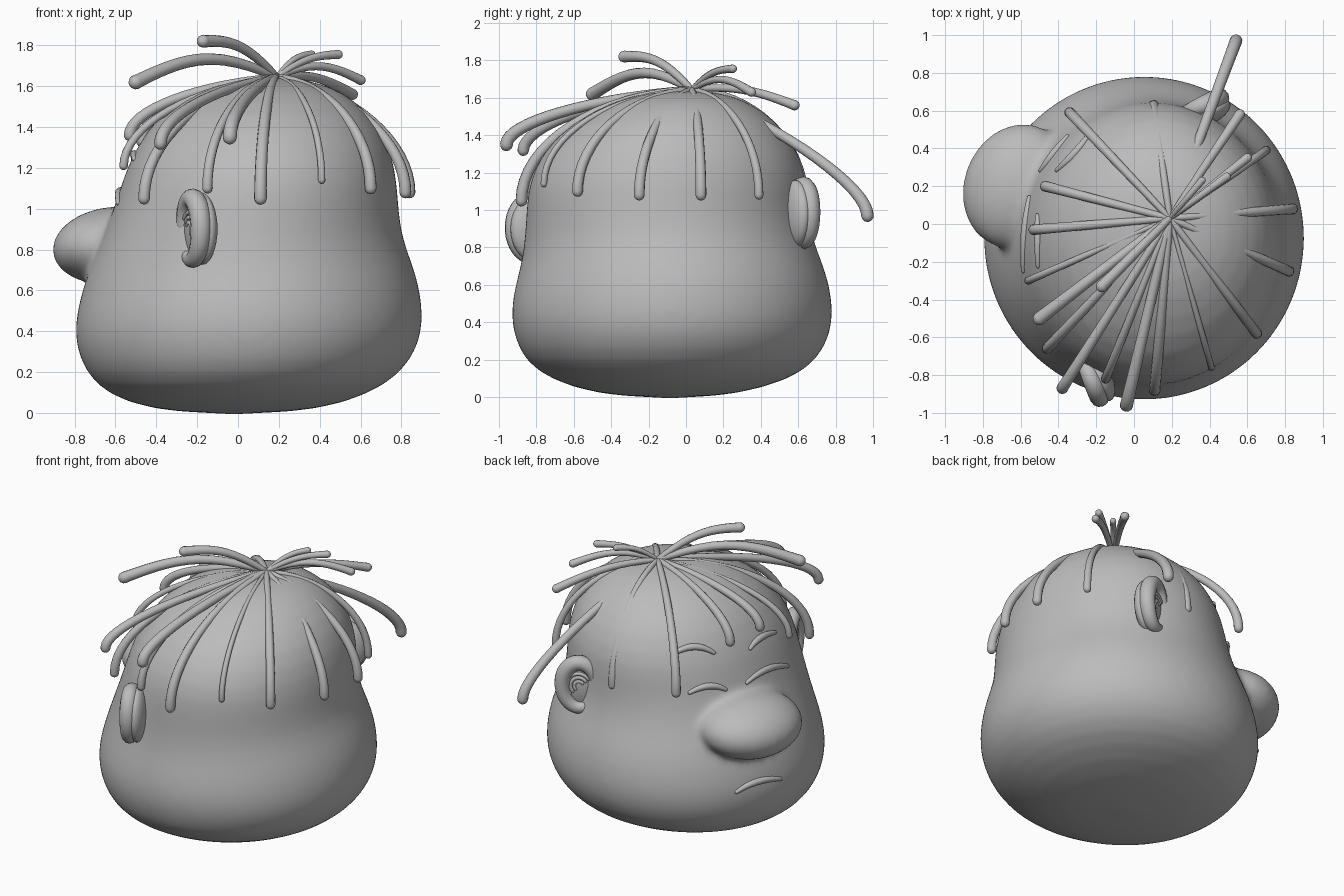
import bpy, bmesh
from math import sin, cos, pi, radians, sqrt
from mathutils import Matrix, Vector
from mathutils.bvhtree import BVHTree

cube = bpy.data.objects.get("Cube")
if cube:
    bpy.data.objects.remove(cube)

clay = bpy.data.materials.new("grey clay")
clay.use_nodes = True
GREY = (0.5, 0.5, 0.5, 1)
clay.diffuse_color = GREY
clay.node_tree.nodes["Principled BSDF"].inputs["Base Color"].default_value = GREY

FACING = radians(159)
FORWARD = Vector((cos(FACING), sin(FACING), 0))
LEFTWARD = Vector((sin(FACING), -cos(FACING), 0))
UP = Vector((0, 0, 1))


def add_object(name, data):
    ob = bpy.data.objects.new(name, data)
    bpy.context.collection.objects.link(ob)
    data.materials.append(clay)
    return ob


def mesh_object(name, bm):
    bmesh.ops.recalc_face_normals(bm, faces=bm.faces)
    for f in bm.faces:
        f.smooth = True
    me = bpy.data.meshes.new(name)
    bm.to_mesh(me)
    bm.free()
    return add_object(name, me)


def tube(name, points, radii):
    """Round tube along points, with domed ends."""
    def dome(end, inner, r):
        d = (end - inner).normalized()
        return [(end + d * r * sin(a), r * cos(a)) for a in (0.5, 0.95, 1.3, 1.5)]
    path = dome(points[0], points[1], radii[0])[::-1]
    path += list(zip(points, radii))
    path += dome(points[-1], points[-2], radii[-1])
    cu = bpy.data.curves.new(name, "CURVE")
    cu.dimensions = "3D"
    cu.bevel_depth = 1
    cu.bevel_resolution = 4
    cu.use_fill_caps = True
    sp = cu.splines.new("POLY")
    sp.points.add(len(path) - 1)
    for p, (co, r) in zip(sp.points, path):
        p.co = (*co, 1)
        p.radius = r
    sp.use_smooth = True
    return add_object(name, cu)


# Head: lofted ellipses (z, x min, x max, y min, y max) closed by poles
RINGS = [
    (0.015, -.43, .40, -.48, .28), (0.09, -.64, .64, -.72, .55),
    (0.19, -.745, .80, -.865, .70), (0.33, -.80, .89, -.925, .775),
    (0.46, -.80, .91, -.94, .79), (0.60, -.765, .895, -.915, .77),
    (0.72, -.725, .86, -.88, .73), (0.87, -.66, .80, -.86, .67),
    (1.04, -.595, .785, -.855, .645), (1.20, -.55, .775, -.83, .645),
    (1.39, -.45, .71, -.71, .565), (1.53, -.30, .58, -.50, .42),
    (1.615, -.09, .43, -.30, .26)]
SEG = 40
bm = bmesh.new()
loops = []
for z, x0, x1, y0, y1 in RINGS:
    loops.append([bm.verts.new(((x0 + x1) / 2 + (x1 - x0) / 2 * cos(2 * pi * i / SEG),
                                (y0 + y1) / 2 + (y1 - y0) / 2 * sin(2 * pi * i / SEG), z))
                  for i in range(SEG)])
chin, crown = bm.verts.new((-.02, -.08, -.01)), bm.verts.new((.17, -.01, 1.65))
for i in range(SEG):
    j = (i + 1) % SEG
    for a, b in zip(loops, loops[1:]):
        bm.faces.new((a[i], a[j], b[j], b[i]))
    bm.faces.new((chin, loops[0][j], loops[0][i]))
    bm.faces.new((crown, loops[-1][i], loops[-1][j]))

# Nose: egg melted into the head by the remesh
bmesh.ops.create_uvsphere(
    bm, u_segments=32, v_segments=20, radius=1,
    matrix=Matrix.Translation((-.62, .2, .82)) @ Matrix.Rotation(FACING, 4, "Z")
    @ Matrix.Rotation(0.15, 4, "Y") @ Matrix.Diagonal((.285, .34, .188, 1)))
head = mesh_object("head_with_nose", bm)
head.modifiers.new("Round", "SUBSURF").levels = 1
remesh = head.modifiers.new("Melt", "REMESH")
remesh.mode = "VOXEL"
remesh.voxel_size = 0.02
remesh.use_smooth_shade = True
soften = head.modifiers.new("Soften", "SMOOTH")
soften.factor = 0.5
soften.iterations = 15

# Ears: cup, curled rim and inner folds, opening toward the face
for name, sign, centre in (("right", -1, (-.22, -.82, .90)), ("left", 1, (.36, .62, .98))):
    c = Vector(centre)
    out = (LEFTWARD * sign - FORWARD).normalized()
    face = (LEFTWARD * sign + FORWARD).normalized()

    def on_ear(deg, w, h, depth):
        a = radians(deg)
        return c + out * w * cos(a) + UP * h * sin(a) + face * depth

    frame = Matrix((out, face, UP)).transposed().to_4x4()
    bm = bmesh.new()
    bmesh.ops.create_uvsphere(
        bm, u_segments=28, v_segments=18, radius=1,
        matrix=Matrix.Translation(c - face * .04) @ frame @ Matrix.Diagonal((.145, .065, .18, 1)))
    mesh_object(name + "_ear_cup", bm)
    angles = range(175, -121, -10)
    tube(name + "_ear_rim", [on_ear(a, .105, .15, .005) for a in angles],
         [.035 + .017 * sin(pi * i / (len(angles) - 1)) for i in range(len(angles))])
    for k in range(3):
        size = .075 - .023 * k
        tube(f"{name}_ear_fold_{k + 1}",
             [on_ear(a, size, size * 1.1, .02) for a in range(140, -41, -15)], [.011] * 13)

# Eyes, brows and mouth: thin arcs projected onto the face from its front left
bpy.context.view_layer.update()
tree = BVHTree.FromObject(head, bpy.context.evaluated_depsgraph_get())
tilt = radians(27)
flat = Vector((-.5, .866, 0))
view = flat * cos(tilt) + UP * sin(tilt)
across = Vector((-.866, -.5, 0))
rise = UP * cos(tilt) - flat * sin(tilt)
MARKS = {
    "left_eye": ((.075, .68), (.185, .725), (.285, .71)),
    "right_eye": ((.41, .76), (.52, .85), (.63, .88)),
    "left_brow": ((-.03, .91), (.09, .96), (.21, .93)),
    "right_brow": ((.42, .97), (.475, 1.04), (.55, 1.08)),
    "mouth": ((.37, .09), (.49, .16), (.62, .185))}
for name, (a, b, c) in MARKS.items():
    a, b, c = Vector(a), Vector(b), Vector(c)
    ctrl = 2 * b - (a + c) / 2
    pts, radii = [], []
    for i in range(13):
        t = i / 12
        p = a * (1 - t) ** 2 + ctrl * 2 * t * (1 - t) + c * t * t
        hit = tree.ray_cast(across * p.x + rise * p.y + view * 3, -view)[0]
        if hit:
            pts.append(hit)
            radii.append(.013 + .008 * sin(pi * t))
    tube(name, pts, radii)

# Hair strands: tip x, y, z, thickness, straightness, lift
ROOT = Vector((.19, .03, 1.645))
STRANDS = [
    (.54, .97, .97, .034, .6, 0), (.56, .58, 1.56, .028, 1, .04), (.70, .39, 1.08, .024, .1, 0),
    (.60, .35, 1.63, .025, 1, .06), (.49, .25, 1.755, .023, 1, .03), (.36, .23, 1.755, .02, 1, .03),
    (.84, .08, 1.08, .029, .2, 0), (.82, -.25, 1.08, .029, .2, 0), (.65, -.58, 1.1, .029, .1, 0),
    (.41, -.76, 1.14, .018, .08, 0), (.11, -.88, 1.05, .031, .08, 0),
    (-.04, -.96, 1.35, .035, .3, 0), (-.15, -.82, 1.1, .025, .08, 0),
    (-.38, -.87, 1.32, .031, .3, 0), (-.46, -.66, 1.05, .029, .15, 0),
    (-.50, -.50, 1.62, .036, 1, .10), (-.56, -.30, 1.21, .021, .2, 0),
    (-.17, -.33, 1.82, .032, 1, .06), (-.53, -.03, 1.36, .029, .25, 0),
    (-.47, .20, 1.33, .029, .2, 0), (-.34, .59, 1.1, .029, .1, 0), (.105, .63, 1.05, .027, .05, 0)]
STEPS = 16
for n, (x, y, z, thick, straight, lift) in enumerate(STRANDS):
    pts, radii = [], []
    for i in range(STEPS + 1):
        t = i / STEPS
        reach = sin(t * pi / 2)
        drop = straight * reach + (1 - straight) * (1 - cos(t * pi / 2))
        pts.append(Vector((ROOT.x + (x - ROOT.x) * reach, ROOT.y + (y - ROOT.y) * reach,
                           ROOT.z + (z - ROOT.z) * drop + lift * sin(pi * reach))))
        radii.append(thick * (.5 + .5 * sqrt(t)))
    tube(f"hair_strand_{n + 1}", pts, radii)
